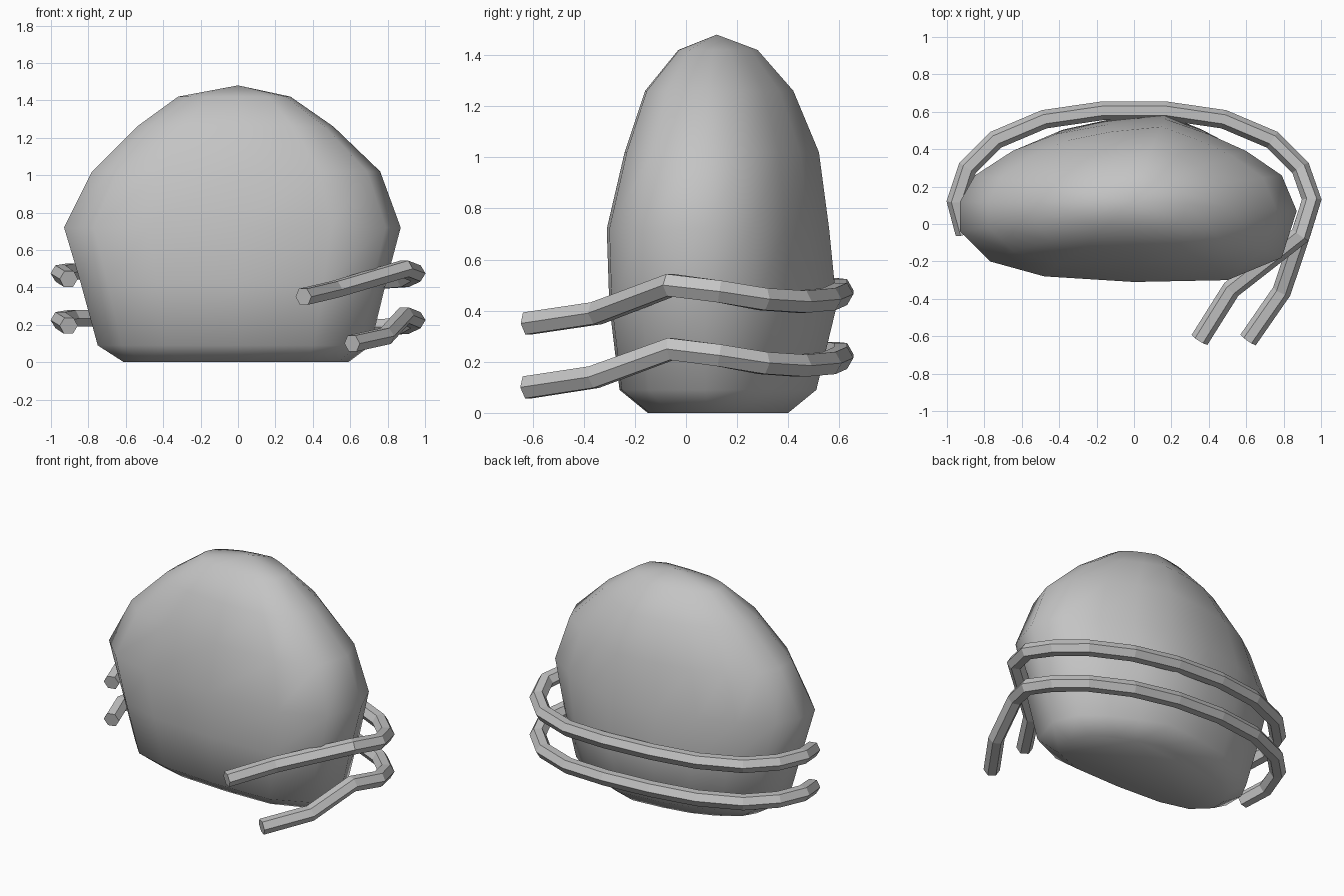
import bpy, bmesh
from math import cos, sin, radians
from mathutils import Vector

cube = bpy.data.objects.get("Cube")
if cube:
    bpy.data.objects.remove(cube, do_unlink=True)

grey = bpy.data.materials.new("stone grey")
grey.use_nodes = True
grey.diffuse_color = (0.55, 0.55, 0.55, 1)
grey.node_tree.nodes["Principled BSDF"].inputs["Base Color"].default_value = (0.55, 0.55, 0.55, 1)


def finish(bm, name, smooth_angle=None):
    """Turn a bmesh into a named object, optionally smooth shaded."""
    bmesh.ops.recalc_face_normals(bm, faces=bm.faces)
    mesh = bpy.data.meshes.new(name)
    bm.to_mesh(mesh)
    bm.free()
    mesh.materials.append(grey)
    if smooth_angle:
        mesh.shade_smooth()
        mesh.set_sharp_from_angle(angle=radians(smooth_angle))
    obj = bpy.data.objects.new(name, mesh)
    bpy.context.scene.collection.objects.link(obj)
    return obj


def bridge(bm, lower, upper):
    for i in range(len(lower)):
        j = (i + 1) % len(lower)
        bm.faces.new((lower[i], lower[j], upper[j], upper[i]))


# Boulder: one outline, rescaled at each height about a vertical axis
AXIS_Y = 0.12
outline = [(-.93, -.04), (-.77, -.20), (-.48, -.28), (0, -.31), (.5, -.30),
           (.79, -.18), (.87, .07), (.79, .26), (.6, .39), (.4, .48),
           (.17, .56), (-.15, .53), (-.42, .48), (-.65, .39), (-.85, .26), (-.93, .12)]
# height, left end, right end, front, back
levels = [(0, -.61, .59, -.15, .40), (.09, -.75, .71, -.26, .51),
          (.42, -.84, .79, -.30, .59), (.72, -.93, .87, -.31, .56),
          (1.02, -.78, .76, -.24, .52), (1.26, -.54, .51, -.16, .42),
          (1.42, -.32, .28, -.03, .28)]
bm = bmesh.new()
rings = []
for z, x0, x1, y0, y1 in levels:
    ring = []
    for x, y in outline:
        sx = x0 / -.93 if x < 0 else x1 / .87
        sy = (y0 - AXIS_Y) / -.43 if y < AXIS_Y else (y1 - AXIS_Y) / .44
        ring.append(bm.verts.new((x * sx, AXIS_Y + (y - AXIS_Y) * sy, z)))
    rings.append(ring)
for a, b in zip(rings, rings[1:]):
    bridge(bm, a, b)
bm.faces.new(rings[0])
apex = bm.verts.new((0, AXIS_Y, 1.48))
top = rings[-1]
for i in range(len(top)):
    bm.faces.new((top[i], top[(i + 1) % len(top)], apex))
finish(bm, "boulder", 60)


# Bent bars: six-sided sections mitred along a path
def bar(name, path, radius=0.05):
    bm = bmesh.new()
    pts = [Vector(p) for p in path]
    sections = []
    for i, p in enumerate(pts):
        before = (p - pts[i - 1]).normalized() if i else None
        after = (pts[i + 1] - p).normalized() if i < len(pts) - 1 else None
        tangent = ((before or after) + (after or before)).normalized()
        side = tangent.cross(Vector((0, 0, 1))).normalized()
        up = side.cross(tangent)
        stretch = 1 / tangent.dot(before or after)
        sections.append([bm.verts.new(p + radius * (side * cos(a) * stretch + up * sin(a)))
                         for a in (radians(60 * k) for k in range(6))])
    for a, b in zip(sections, sections[1:]):
        bridge(bm, a, b)
    bm.faces.new(sections[0])
    bm.faces.new(sections[-1])
    return finish(bm, name)


# Shared hoop around the back, then a separate loose end for each bar
hoop = [(-.905, -.05, .445), (-.95, .12, .475), (-.89, .30, .485), (-.74, .45, .485),
        (-.48, .56, .485), (-.17, .605, .48), (.17, .605, .465), (.48, .56, .445),
        (.74, .45, .435), (.89, .30, .445), (.95, .13, .475), (.89, -.06, .50)]
bar("upper_bar", hoop + [(.52, -.35, .39), (.35, -.62, .35)])
bar("lower_bar", [(x, y, z - .25) for x, y, z in hoop + [(.79, -.36, .39), (.61, -.62, .35)]])
